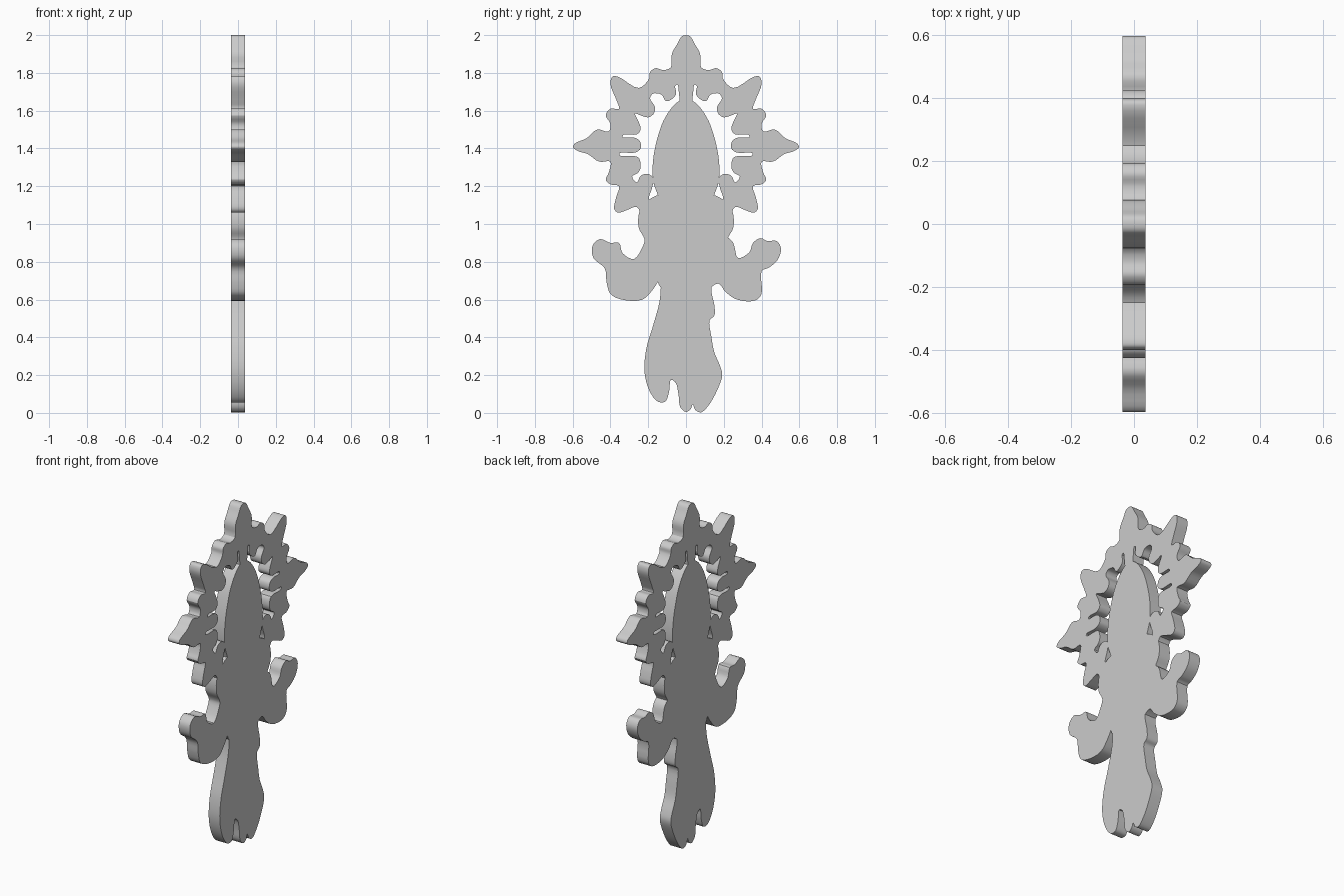
import bpy, bmesh, math

HALF = 0.036  # half thickness of the plate


def mirror(points):
    return [(-y, z) for y, z in reversed(points)]


def smooth_loop(points, steps=4):
    """Closed rounded curve through the given (y, z) points."""
    n, out = len(points), []
    for i in range(n):
        p0, p1, p2, p3 = (points[(i + k) % n] for k in (-1, 0, 1, 2))
        a, b, c = (max(math.dist(u, v), 1e-4) ** 0.5
                   for u, v in ((p0, p1), (p1, p2), (p2, p3)))
        for s in range(steps):
            t = s / steps
            q = []
            for k in (0, 1):
                m1 = b * ((p1[k]-p0[k])/a - (p2[k]-p0[k])/(a+b) + (p2[k]-p1[k])/b)
                m2 = b * ((p2[k]-p1[k])/b - (p3[k]-p1[k])/(b+c) + (p3[k]-p2[k])/c)
                q.append((2*t**3-3*t*t+1)*p1[k] + (t**3-2*t*t+t)*m1
                         + (3*t*t-2*t**3)*p2[k] + (t**3-t*t)*m2)
            out.append(q)
    return out


def plate(name, points):
    bm = bmesh.new()
    face = bm.faces.new([bm.verts.new((-HALF, y, z)) for y, z in smooth_loop(points)])
    ext = bmesh.ops.extrude_face_region(bm, geom=[face])
    top = [v for v in ext["geom"] if isinstance(v, bmesh.types.BMVert)]
    bmesh.ops.translate(bm, verts=top, vec=(2 * HALF, 0, 0))
    bmesh.ops.recalc_face_normals(bm, faces=bm.faces)
    mesh = bpy.data.meshes.new(name)
    bm.to_mesh(mesh)
    bm.free()
    obj = bpy.data.objects.new(name, mesh)
    bpy.context.collection.objects.link(obj)
    return obj


# Spiked halo: outer edge from the top tip down to the shoulder
halo_outer = [
    (0.02, 1.995), (0.045, 1.955), (0.075, 1.9), (0.08, 1.83), (0.12, 1.815),
    (0.16, 1.825), (0.19, 1.805), (0.195, 1.77), (0.25, 1.72), (0.36, 1.78),
    (0.39, 1.78), (0.4, 1.74), (0.37, 1.66), (0.355, 1.61), (0.4, 1.61),
    (0.425, 1.575), (0.4, 1.53), (0.41, 1.49), (0.47, 1.5), (0.525, 1.455),
    (0.59, 1.425), (0.597, 1.405), (0.57, 1.385), (0.52, 1.37), (0.46, 1.33),
    (0.4, 1.33), (0.41, 1.27), (0.425, 1.235), (0.4, 1.21), (0.355, 1.2),
    (0.37, 1.14), (0.38, 1.08), (0.36, 1.06), (0.31, 1.075), (0.26, 1.09),
    (0.22, 1.02)]
# Halo inner fringe, from the shoulder up to the crown of the head
halo_inner = [
    (0.12, 1.04), (0.195, 1.13), (0.18, 1.19), (0.172, 1.24), (0.2, 1.265),
    (0.24, 1.255), (0.26, 1.22), (0.285, 1.25), (0.25, 1.275), (0.24, 1.31),
    (0.255, 1.355), (0.35, 1.362), (0.35, 1.376), (0.27, 1.378), (0.24, 1.4),
    (0.245, 1.44), (0.275, 1.457), (0.335, 1.46), (0.33, 1.473), (0.26, 1.475),
    (0.24, 1.5), (0.25, 1.54), (0.27, 1.585), (0.24, 1.575), (0.2, 1.565),
    (0.17, 1.585), (0.165, 1.62), (0.19, 1.665), (0.175, 1.69), (0.13, 1.685),
    (0.105, 1.65), (0.07, 1.665), (0.052, 1.69), (0.057, 1.73), (0.045, 1.738),
    (0.036, 1.68), (0.025, 1.63)]
halo_half = halo_outer + halo_inner
halo = plate("halo", halo_half + mirror(halo_half))

# Head with its tall rounded top
head_half = [(0.045, 1.645), (0.08, 1.61), (0.12, 1.545), (0.15, 1.46), (0.17, 1.37),
             (0.177, 1.29), (0.172, 1.22), (0.15, 1.155), (0.12, 1.06)]
head = plate("head", [(0, 1.665)] + head_half + mirror(head_half))

# Torso
torso_half = [(0.14, 1.155), (0.2, 1.125), (0.245, 1.07), (0.25, 0.98), (0.22, 0.92),
              (0.22, 0.82), (0.16, 0.74), (0.13, 0.66)]
torso = plate("torso", torso_half + mirror(torso_half))

# Bent arms with raised hands
right_arm = plate("right_arm", [
    (0.1, 0.92), (0.215, 0.93), (0.25, 0.9), (0.275, 0.82), (0.335, 0.85), (0.355, 0.9),
    (0.395, 0.925), (0.43, 0.91), (0.48, 0.91), (0.503, 0.87), (0.485, 0.81),
    (0.44, 0.77), (0.4, 0.75), (0.4, 0.63), (0.365, 0.595), (0.27, 0.6),
    (0.21, 0.64), (0.17, 0.685), (0.1, 0.65)])
left_arm = plate("left_arm", [
    (-0.1, 0.92), (-0.21, 0.93), (-0.225, 0.89), (-0.275, 0.815), (-0.335, 0.845),
    (-0.355, 0.9), (-0.4, 0.9), (-0.455, 0.92), (-0.495, 0.885), (-0.49, 0.82),
    (-0.43, 0.765), (-0.42, 0.69), (-0.4, 0.63), (-0.34, 0.6), (-0.23, 0.6),
    (-0.17, 0.66), (-0.13, 0.715), (-0.08, 0.7)])

# Robe and feet
legs = plate("legs", [
    (-0.12, 0.78), (-0.132, 0.68), (-0.14, 0.59), (-0.175, 0.46), (-0.21, 0.34),
    (-0.22, 0.22), (-0.195, 0.12), (-0.15, 0.06), (-0.11, 0.06), (-0.09, 0.11),
    (-0.08, 0.175), (-0.055, 0.16), (-0.04, 0.1), (-0.03, 0.03), (0.0, 0.005),
    (0.025, 0.02), (0.035, 0.045), (0.05, 0.015), (0.08, 0.003), (0.12, 0.04),
    (0.165, 0.12), (0.192, 0.2), (0.18, 0.25), (0.15, 0.32), (0.135, 0.4),
    (0.125, 0.49), (0.15, 0.515), (0.15, 0.57), (0.135, 0.64), (0.13, 0.78)])

# Merge all parts into one solid plate
for part in (head, torso, right_arm, left_arm, legs):
    mod = halo.modifiers.new("union", "BOOLEAN")
    mod.operation, mod.solver, mod.object = "UNION", "EXACT", part
    bpy.context.view_layer.objects.active = halo
    bpy.ops.object.modifier_apply(modifier=mod.name)
    bpy.data.objects.remove(part)
halo.name = "flat_figure_with_halo"
halo.select_set(True)
bpy.ops.object.shade_smooth_by_angle(angle=math.radians(30))
